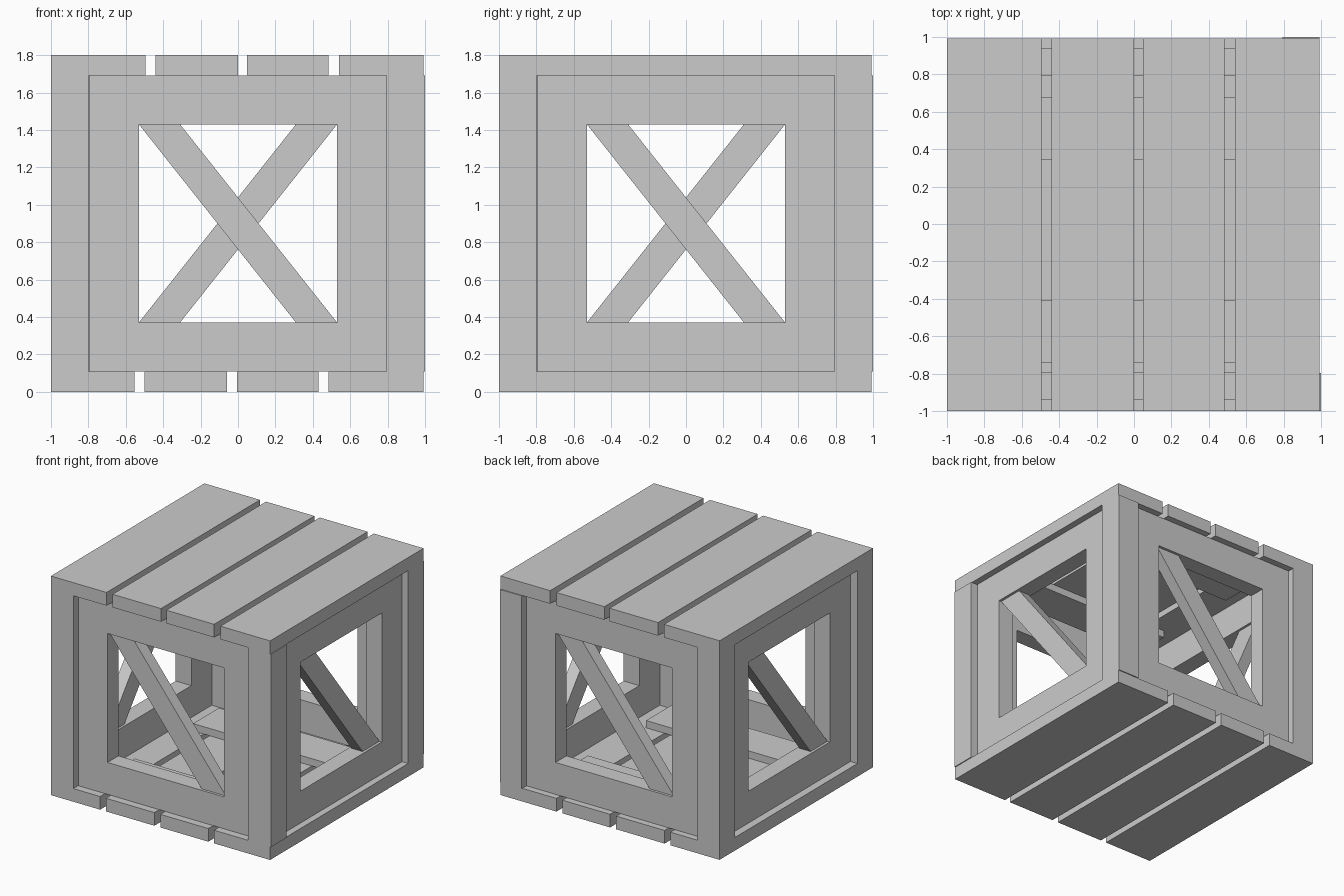
import bpy, bmesh
from math import radians
from mathutils import Matrix

if "Cube" in bpy.data.objects:
    bpy.data.objects.remove(bpy.data.objects["Cube"])


def finish(name, bm):
    bmesh.ops.recalc_face_normals(bm, faces=bm.faces[:])
    mesh = bpy.data.meshes.new(name)
    bm.to_mesh(mesh)
    bm.free()
    obj = bpy.data.objects.new(name, mesh)
    bpy.context.collection.objects.link(obj)
    return obj


def box(name, x0, x1, y0, y1, z0, z1):
    bm = bmesh.new()
    size = Matrix.Diagonal((x1 - x0, y1 - y0, z1 - z0, 1))
    mid = Matrix.Translation(((x0 + x1) / 2, (y0 + y1) / 2, (z0 + z1) / 2))
    bmesh.ops.create_cube(bm, size=1, matrix=mid @ size)
    return finish(name, bm)


def extrude_faces(bm, depth):
    ext = bmesh.ops.extrude_face_region(bm, geom=bm.faces[:])
    verts = [g for g in ext["geom"] if isinstance(g, bmesh.types.BMVert)]
    bmesh.ops.translate(bm, verts=verts, vec=(0, depth, 0))


def rect(bm, hw, z0, z1, y):
    return [bm.verts.new((x, y, z)) for x, z in ((-hw, z0), (hw, z0), (hw, z1), (-hw, z1))]


LOW, HIGH = 0.108, 1.692

# Lid and floor planks
for i, (a, b) in enumerate([(-1, -0.495), (-0.44, 0), (0.048, 0.483), (0.54, 0.992)]):
    box(f"lid_plank_{i + 1}", a, b, -1, 0.992, HIGH, 1.8)
for i, (a, b) in enumerate([(-1, -0.553), (-0.5, -0.06), (-0.005, 0.43), (0.483, 0.992)]):
    box(f"floor_plank_{i + 1}", a, b, -1, 0.992, 0, LOW)

# Battens tying the planks together on the inside
for name, a, b in [("front", -0.74, -0.41), ("back", 0.345, 0.68)]:
    box(f"floor_batten_{name}", -0.65, 0.65, a, b, LOW, LOW + 0.06)
    box(f"lid_batten_{name}", -0.65, 0.65, a, b, HIGH - 0.06, HIGH)

# Corner posts
box("post_front_left", -1, -0.797, -1, -0.797, LOW, HIGH)
box("post_front_right", 0.793, 1, -1, -0.797, LOW, HIGH)
box("post_back_right", 0.793, 0.992, 0.793, 1, LOW, HIGH)
box("post_back_left", -1, -0.797, 0.793, 0.992, LOW, HIGH)

# Recessed side frames, each with one diagonal brace
for k, side in enumerate(["front", "right", "back", "left"]):
    turn = Matrix.Rotation(radians(90 * k), 4, "Z")
    bm = bmesh.new()
    outer = rect(bm, 0.795, LOW, HIGH, -0.937)
    inner = rect(bm, 0.53, 0.37, 1.43, -0.937)
    for i in range(4):
        j = (i + 1) % 4
        bm.faces.new((outer[i], outer[j], inner[j], inner[i]))
    extrude_faces(bm, 0.142)
    finish(f"{side}_frame", bm).matrix_world = turn

    bm = bmesh.new()
    pts = [(-0.53, 1.43), (0.31, 0.37), (0.53, 0.37), (-0.31, 1.43)]
    bm.faces.new([bm.verts.new((x, -0.915, z)) for x, z in pts])
    extrude_faces(bm, 0.1)
    finish(f"{side}_brace", bm).matrix_world = turn
